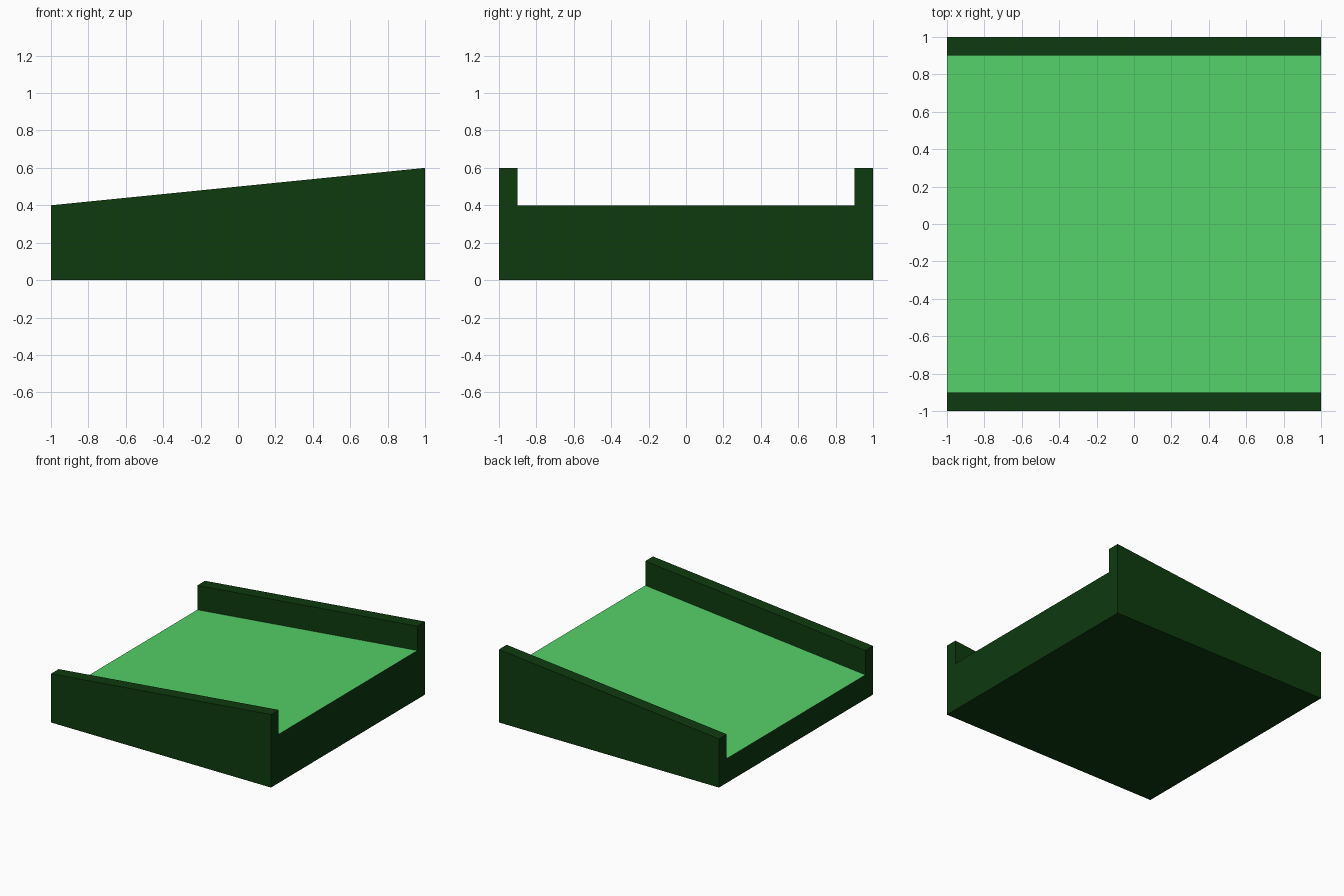
import bpy
import bmesh
from mathutils import Vector

cube = bpy.data.objects.get("Cube")
if cube:
    bpy.data.objects.remove(cube, do_unlink=True)


def make_material(name, rgb):
    mat = bpy.data.materials.new(name)
    mat.use_nodes = True
    color = (*rgb, 1.0)
    mat.diffuse_color = color
    mat.node_tree.nodes["Principled BSDF"].inputs["Base Color"].default_value = color
    return mat


dark_green = make_material("dark_green", (0.0044, 0.043, 0.0048))
light_green = make_material("light_green", (0.091, 0.63, 0.141))

HALF = 1.0       # half length and half width
INNER = 0.9      # inner side of the walls
DECK = 0.2       # deck height at the low end
RIM = 0.4        # wall height at the low end
RISE = 0.2       # climb along the length

# Channel cross-section (y, z) at the low end
half_profile = [(HALF, 0), (HALF, RIM), (INNER, RIM), (INNER, DECK)]
profile = half_profile + [(-y, z) for y, z in reversed(half_profile)]

# Extrude the section along x and raise its upper points at the high end
bm = bmesh.new()
section = bm.faces.new([bm.verts.new((-HALF, y, z)) for y, z in profile])
extruded = bmesh.ops.extrude_face_region(bm, geom=[section], use_keep_orig=True)
for v in [g for g in extruded["geom"] if isinstance(g, bmesh.types.BMVert)]:
    v.co += Vector((2 * HALF, 0, RISE if v.co.z > 0 else 0))
bmesh.ops.recalc_face_normals(bm, faces=bm.faces)

# The sloping deck between the walls is light, the rest is dark
for f in bm.faces:
    is_deck = f.normal.z > 0.5 and abs(f.calc_center_median().y) < 0.1
    f.material_index = 1 if is_deck else 0

mesh = bpy.data.meshes.new("walled_ramp")
bm.to_mesh(mesh)
bm.free()
mesh.materials.append(dark_green)
mesh.materials.append(light_green)
ramp = bpy.data.objects.new("walled_ramp", mesh)
bpy.context.collection.objects.link(ramp)
